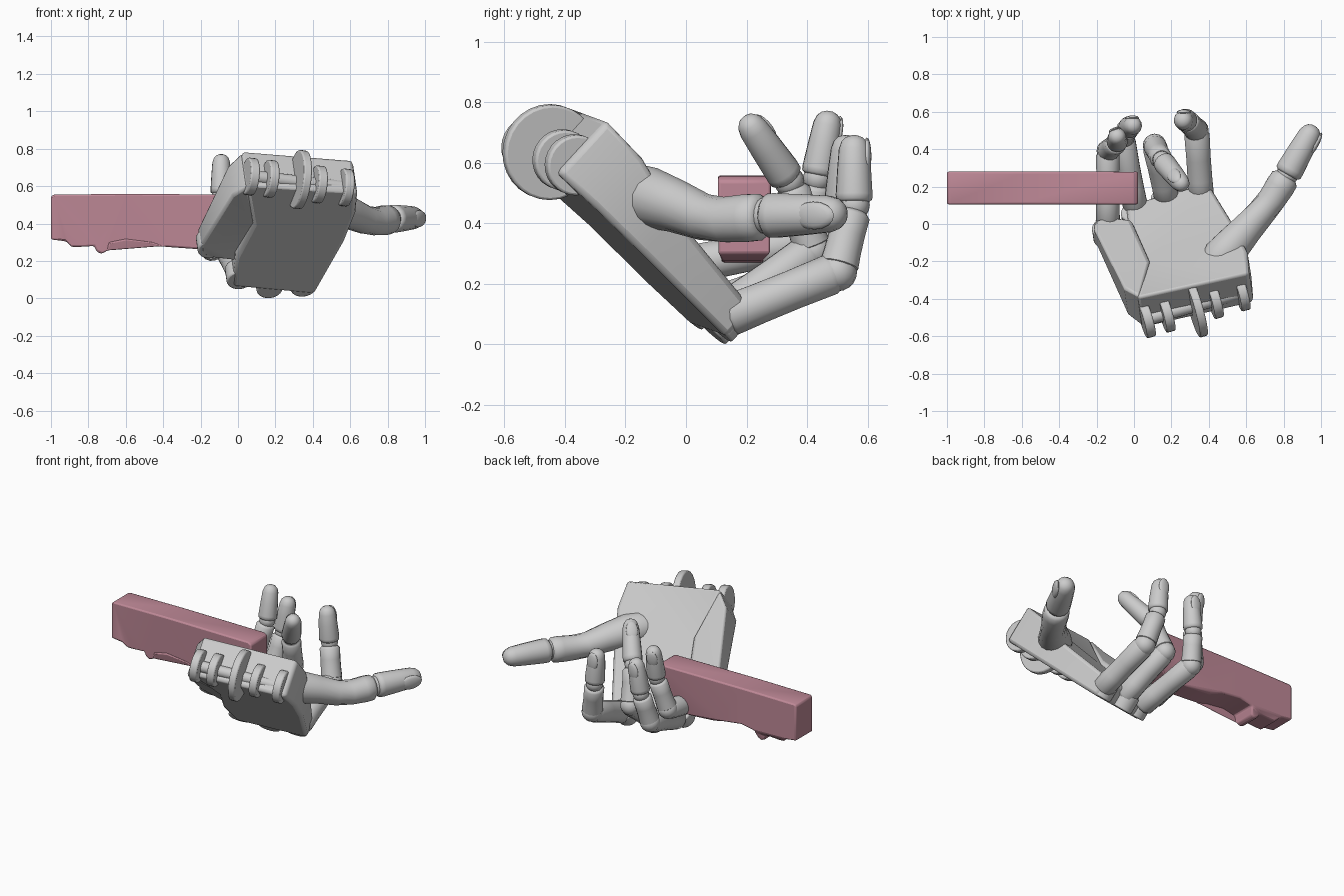
import bpy, bmesh, math
from mathutils import Vector, Matrix

if "Cube" in bpy.data.objects:
    bpy.data.objects.remove(bpy.data.objects["Cube"])

V = Vector
# Palm frame: across the wrist, towards the fingers, out of the palm
A = V((.956, .27, -.11)).normalized()
N = V((-.105, .67, .73)).normalized()
F = N.cross(A).normalized()
WRIST = V((.33, -.45, .635))


def finish(name, bm, smooth=True, angle=35):
    bmesh.ops.recalc_face_normals(bm, faces=bm.faces[:])
    me = bpy.data.meshes.new(name)
    bm.to_mesh(me)
    bm.free()
    ob = bpy.data.objects.new(name, me)
    bpy.context.collection.objects.link(ob)
    if smooth:
        bpy.ops.object.select_all(action='DESELECT')
        ob.select_set(True)
        bpy.context.view_layer.objects.active = ob
        bpy.ops.object.shade_smooth_by_angle(angle=math.radians(angle))
    return ob


def bevel(ob, width, segs=2):
    m = ob.modifiers.new("bevel", 'BEVEL')
    m.width, m.segments, m.limit_method = width, segs, 'ANGLE'


def bridge(bm, rings):
    for a, b in zip(rings, rings[1:]):
        for i in range(len(a)):
            j = (i + 1) % len(a)
            bm.faces.new((a[i], a[j], b[j], b[i]))
    bm.faces.new(rings[0])
    bm.faces.new(rings[-1])


def tube(name, pts, sides=16):
    """Loft round sections through (position, radius) points."""
    bm = bmesh.new()
    rings = []
    for i, (p, r) in enumerate(pts):
        d = (pts[min(i + 1, len(pts) - 1)][0] - pts[max(i - 1, 0)][0]).normalized()
        u = d.cross(A).normalized()
        w = d.cross(u)
        rings.append([bm.verts.new(p + r * (math.cos(k * math.tau / sides) * u + math.sin(k * math.tau / sides) * w))
                      for k in range(sides)])
    bridge(bm, rings)
    return finish(name, bm, angle=50)


def segment(name, p, q, r0, r1, tip=False):
    shape = [(0, .75), (.05, .98), (.3, .95), (.6, .95), (.93, 1), (1, .8)]
    if tip:
        shape = [(0, .8), (.04, 1), (.12, 1.03), (.5, 1), (.8, .95), (.91, .8), (.97, .55), (1, .2)]
    return tube(name, [(p.lerp(q, t), (r0 + (r1 - r0) * t) * s) for t, s in shape])


def ball(name, c, r):
    bm = bmesh.new()
    bmesh.ops.create_uvsphere(bm, u_segments=16, v_segments=10, radius=r, matrix=Matrix.Translation(c))
    finish(name, bm, angle=60)


def nail(name, p, q, r, out):
    d = (q - p).normalized()
    out = V(out)
    out = (out - d * out.dot(d)).normalized()
    s = d.cross(out)
    c = p.lerp(q, .7) + out * r * .78
    m = Matrix((s * r * .7, d * r * 1.15, out * r * .28)).transposed().to_4x4()
    m.translation = c
    bm = bmesh.new()
    bmesh.ops.create_uvsphere(bm, u_segments=16, v_segments=8, radius=1, matrix=m)
    finish(name, bm, angle=60)


def disc(name, c, axis, r, depth):
    bm = bmesh.new()
    m = axis.to_track_quat('Z', 'Y').to_matrix().to_4x4()
    m.translation = c
    bmesh.ops.create_cone(bm, cap_ends=True, segments=28, radius1=r, radius2=r, depth=depth, matrix=m)
    bevel(finish(name, bm), .008)


def on_back(x, z, lift=0):
    """Point on the plane of the back of the hand, from front-view x and z."""
    return V((x, (.105 * x - .73 * z + .063) / .67 + lift, z))


def slab(name, outline, width=.02):
    """Plate with outline (x, z, thickness, lift) on the back plane."""
    bm = bmesh.new()
    lo = [bm.verts.new(on_back(x, z, l)) for x, z, t, l in outline]
    hi = [bm.verts.new(on_back(x, z, l) + N * t) for x, z, t, l in outline]
    bridge(bm, [lo, hi])
    bmesh.ops.triangulate(bm, faces=[f for f in bm.faces if len(f.verts) > 4])
    bevel(finish(name, bm), width)


# Palm plates, the little finger side cupped towards the palm
slab("palm", [(.04, .605, .25, 0), (.64, .565, .24, 0), (.63, .45, .23, 0), (.57, .3, .17, 0), (.41, .02, .13, 0),
              (-.03, .06, .12, 0), (-.01, .22, .14, 0), (.08, .39, .16, 0)])
slab("little_finger_palm_bone", [(.05, .6, .25, 0), (.1, .4, .17, .02), (0, .2, .13, .06), (-.13, .215, .12, .12),
                                 (-.2, .24, .12, .13), (-.2, .28, .13, .13), (-.03, .55, .22, .02)], .015)

# Knuckle ends
for i, (x, z, l) in enumerate([(.35, .05, 0), (.17, .042, 0), (.01, .09, 0), (-.145, .255, .12)]):
    disc(f"knuckle_{i}", on_back(x, z, l) + N * .055, N, .07, .1)

# Wrist hinge discs
disc("wrist_disc", WRIST, A, .158, .045)
for i, s in enumerate((-.27, -.16, .11, .26)):
    disc(f"wrist_lug_{i}", WRIST + A * s + F * .02, A, .1, .05)
disc("wrist_pin", WRIST + F * .02, A, .035, .5)

# Fingers: knuckle, two joints, tip, radius, nail direction
fingers = {
    "index": [(.36, .13, .09), (.335, .5, .24), (.28, .555, .46), (.26, .555, .69), .072, (0, 1, 0)],
    "middle": [(.18, .12, .1), (.11, .42, .31), (.15, .34, .54), (.27, .195, .75), .07, (-.6, .6, .6)],
    "ring": [(.01, .08, .12), (-.06, .46, .26), (-.03, .515, .46), (0, .53, .69), .069, (0, 1, 0)],
    "little": [(-.14, 0, .26), (-.14, .39, .34), (-.09, .435, .55), (-.09, .475, .77), .067, (-.3, 1, 0)],
}
for n, (a, b, c, d, r, out) in fingers.items():
    a, b, c, d = V(a), V(b), V(c), V(d)
    segment(n + "_lower", a, b, r, r * .95)
    ball(n + "_joint_1", b, r * .9)
    segment(n + "_middle", b.lerp(c, .06), c.lerp(b, .1), r * .92, r * .85)
    ball(n + "_joint_2", c, r * .72)
    segment(n + "_tip", c.lerp(d, .04), d, r * .84, r * .72, True)
    nail(n + "_nail", c, d, r * .75, out)

# Thumb
tube("thumb_base", [(V(p), r) for p, r in [
    ((.42, -.22, .5), .08), ((.46, -.18, .5), .1), ((.52, -.12, .485), .1), ((.6, -.03, .455), .087),
    ((.68, .06, .42), .077), ((.735, .13, .412), .076), ((.78, .2, .417), .08), ((.805, .24, .42), .078),
    ((.815, .255, .42), .06)]])
p, q = V((.82, .265, .425)), V((.965, .525, .432))
ball("thumb_joint", p, .06)
segment("thumb_tip", p, q, .074, .062, True)
nail("thumb_nail", p, q, .066, (1, -.5, -.1))

# Pink block with a dripping lower edge
profile = [(-1, .545), (-.985, .555), (-.6, .558), (0, .555), (.022, .54), (.022, .3), (-.03, .275), (-.2, .262),
           (-.38, .275), (-.46, .3), (-.6, .318), (-.69, .3), (-.705, .25), (-.73, .238), (-.755, .25),
           (-.77, .28), (-.85, .275), (-.89, .275), (-.92, .305), (-1, .315)]
bm = bmesh.new()
sides = [[bm.verts.new((x, y + (d if z < .29 else 0), z)) for x, z in profile]
         for y, d in ((.105, .012), (.28, -.025))]
bridge(bm, sides)
bmesh.ops.triangulate(bm, faces=[f for f in bm.faces if len(f.verts) > 4])
bar = finish("pink_block", bm)
bevel(bar, .012)
pink = bpy.data.materials.new("pink")
pink.diffuse_color = (.52, .25, .31, 1)
pink.use_nodes = True
pink.node_tree.nodes["Principled BSDF"].inputs["Base Color"].default_value = pink.diffuse_color
bar.data.materials.append(pink)
